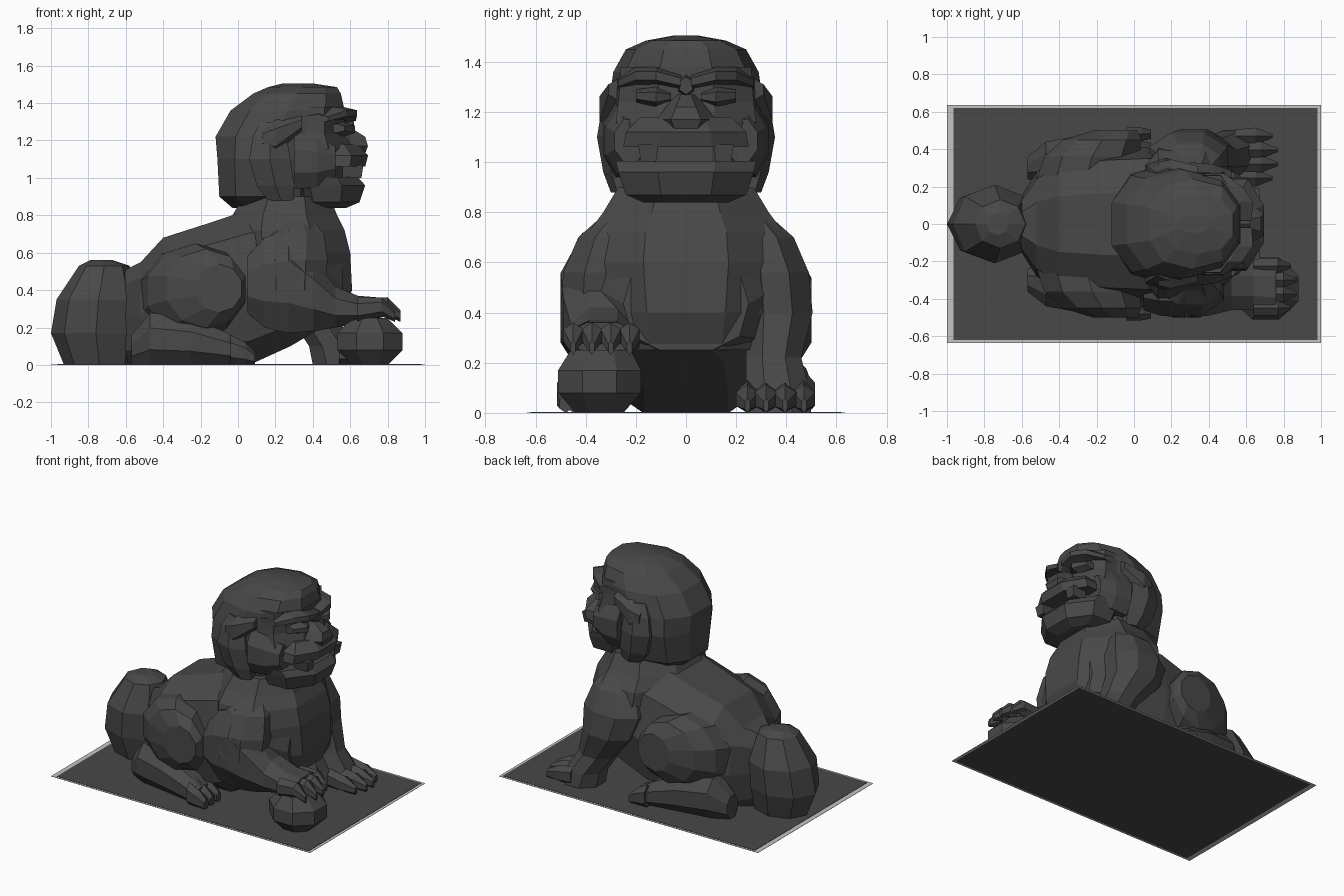
import bpy, bmesh, math


def material(name, v):
    m = bpy.data.materials.new(name)
    m.diffuse_color = (v, v, v, 1)
    return m


STONE = material("dark stone", 0.065)
EDGE = material("pale edging", 0.55)


def loft(name, axis, rings, n=8, flat=True, power=1.0, mat=STONE):
    """Skin through rings (t, u0, u1, v0, v1): t along axis, u/v box in the other axes."""
    bm = bmesh.new()
    loops = []
    for t, u0, u1, v0, v1 in rings:
        ph = math.pi / n if flat else 0
        pts = []
        for i in range(n):
            a = 2 * math.pi * i / n + ph
            c, s = math.cos(a), math.sin(a)
            pts.append((math.copysign(abs(c) ** power, c), math.copysign(abs(s) ** power, s)))
        mu = max(abs(p[0]) for p in pts)
        mv = max(abs(p[1]) for p in pts)
        loop = []
        for c, s in pts:
            u = (u0 + u1) / 2 + c / mu * (u1 - u0) / 2
            v = (v0 + v1) / 2 + s / mv * (v1 - v0) / 2
            co = {"x": (t, u, v), "y": (u, t, v), "z": (u, v, t)}[axis]
            loop.append(bm.verts.new(co))
        loops.append(loop)
    for a, b in zip(loops, loops[1:]):
        for i in range(n):
            j = (i + 1) % n
            bm.faces.new((a[i], a[j], b[j], b[i]))
    bm.faces.new(loops[0][::-1])
    bm.faces.new(loops[-1])
    bmesh.ops.recalc_face_normals(bm, faces=bm.faces)
    me = bpy.data.meshes.new(name)
    bm.to_mesh(me)
    bm.free()
    me.materials.append(mat)
    ob = bpy.data.objects.new(name, me)
    bpy.context.collection.objects.link(ob)
    return ob


def side(name, axis, rings, s, **kw):
    """Loft made for the +y side, flipped to -y when s is -1."""
    ob = loft(name, axis, rings, **kw)
    if s < 0:
        for v in ob.data.vertices:
            v.co.y *= -1
        ob.data.flip_normals()
    return ob


def box(name, x0, x1, y0, y1, z0, z1, mat=STONE):
    return loft(name, "z", [(z0, x0, x1, y0, y1), (z1, x0, x1, y0, y1)], n=4, mat=mat)


# Base plate with pale edging strips
box("base_plate", -.965, .98, -.62, .62, 0, .004)
box("edging_back", -1, 1, .62, .635, 0, .002, EDGE)
box("edging_front", -1, 1, -.635, -.62, 0, .002, EDGE)
box("edging_left", -1, -.965, -.62, .62, 0, .002, EDGE)
box("edging_right", .98, 1, -.62, .62, 0, .002, EDGE)

# Trunk along the spine, and the upright chest and neck
loft("trunk", "x", [
    (-.62, -.12, .12, 0, .50), (-.52, -.28, .28, 0, .55), (-.40, -.36, .36, 0, .68),
    (-.15, -.40, .40, 0, .76), (.06, -.41, .41, 0, .83), (.28, -.40, .40, .10, .84),
    (.45, -.36, .36, .20, .80), (.56, -.25, .25, .25, .62)], n=10, power=.75, flat=False)
loft("chest", "z", [
    (.25, .15, .55, -.34, .34), (.40, .0, .61, -.38, .38), (.60, -.06, .60, -.41, .41),
    (.72, -.06, .57, -.39, .39), (.80, -.03, .53, -.33, .33), (.90, .03, .49, -.27, .27)])

# Bushy tail
loft("tail", "z", [
    (0, -.93, -.55, -.15, .15), (.17, -1, -.52, -.20, .20), (.35, -.97, -.52, -.21, .21),
    (.53, -.85, -.58, -.13, .13), (.56, -.79, -.67, -.06, .06)], flat=False)

# Hind legs: thigh, shin, foot and toes
for s in (1, -1):
    side("thigh", "y", [
        (.18, -.54, .0, .06, .64), (.36, -.48, .03, .14, .65),
        (.45, -.38, .04, .20, .62), (.50, -.22, .02, .28, .54)], s, n=10)
    side("hind_foot", "x", [
        (-.57, .24, .36, 0, .16), (-.47, .22, .44, 0, .28), (-.25, .24, .48, 0, .25),
        (-.05, .30, .50, 0, .17), (.02, .32, .50, 0, .12)], s, n=8)
    for k in range(3):
        y = .305 + k * .07
        side("hind_toe", "x", [(-.04, y, y + .07, 0, .16), (.04, y, y + .07, 0, .12),
                               (.09, y + .01, y + .06, 0, .07)], s, n=6)

# Planted foreleg on the far side
loft("straight_foreleg", "z", [
    (0, .40, .66, .24, .50), (.10, .38, .62, .24, .49), (.22, .30, .55, .24, .46),
    (.40, .14, .50, .23, .505), (.56, .08, .50, .22, .49), (.70, .14, .46, .20, .43),
    (.78, .22, .40, .20, .34)])
# Raised foreleg resting on the ball
loft("raised_foreleg", "x", [
    (.05, -.46, -.24, .28, .58), (.14, -.49, -.22, .20, .68), (.27, -.50, -.20, .17, .72),
    (.40, -.49, -.20, .18, .58), (.52, -.46, -.20, .20, .42), (.64, -.46, -.20, .22, .37),
    (.76, -.48, -.19, .24, .36)])
loft("raised_shoulder", "z", [
    (.40, .10, .46, -.50, -.2), (.56, .08, .48, -.49, -.2), (.70, .14, .46, -.43, -.2),
    (.78, .22, .40, -.34, -.2)])
# Clawed toes, spread a little outward
for k in range(4):
    y = .20 + k * .075
    reach = .0 if k in (1, 2) else -.03
    loft("planted_toe", "x", [
        (.54, y + .01, y + .08, 0, .13), (.68 + reach, y, y + .09, 0, .11),
        (.77 + reach, y + .035, y + .055, 0, .06)], n=6)
    y = -.49 + k * .075
    loft("raised_toe", "x", [
        (.64, y, y + .08, .23, .36), (.80 + reach, y, y + .08, .26, .36),
        (.87 + reach, y + .03, y + .05, .23, .29)], n=6)

# Ball under the paw
loft("ball", "z", [
    (0, .61, .80, -.44, -.25), (.08, .53, .88, -.51, -.18),
    (.17, .53, .88, -.51, -.18), (.25, .61, .80, -.46, -.22)])

# Head with its cap of mane
loft("mane", "z", [
    (.84, -.03, .36, -.17, .17), (.90, -.10, .42, -.27, .27), (1.10, -.11, .44, -.32, .32),
    (1.22, -.12, .52, -.31, .31), (1.36, -.04, .57, -.29, .29), (1.45, .08, .55, -.24, .24),
    (1.485, .16, .53, -.16, .16), (1.505, .24, .40, -.05, .05)], n=10, power=.85)

# Face block behind the muzzle, divided by the mouth
loft("upper_face", "z", [
    (1.06, .2, .58, -.28, .28), (1.16, .2, .60, -.28, .28), (1.24, .2, .57, -.27, .27),
    (1.38, .2, .57, -.26, .26)])
loft("mouth_interior", "z", [(.95, .25, .56, -.25, .25), (1.10, .25, .56, -.25, .25)])
loft("lower_jaw", "z", [
    (.84, .40, .58, -.17, .17), (.87, .30, .65, -.24, .24), (.96, .26, .68, -.27, .27),
    (1.005, .26, .64, -.28, .28)])
loft("upper_lip", "z", [
    (1.06, .4, .68, -.25, .25), (1.12, .4, .695, -.24, .24), (1.18, .4, .64, -.18, .18)])
loft("nose", "z", [
    (1.13, .5, .68, -.09, .09), (1.17, .5, .695, -.12, .12), (1.22, .5, .68, -.08, .08),
    (1.27, .5, .60, -.04, .04)], n=6)
loft("forehead_knot", "x", [(.5, -.04, .04, 1.25, 1.36), (.62, -.025, .025, 1.27, 1.34)], n=6)

for s in (1, -1):
    # Brow, eye, cheek, fang
    side("brow", "y", [(.02, .48, .63, 1.29, 1.35), (.12, .48, .635, 1.31, 1.38),
                       (.20, .44, .58, 1.31, 1.38), (.27, .36, .48, 1.29, 1.34)], s, n=6)
    side("eye", "y", [(.06, .5, .59, 1.24, 1.28), (.12, .5, .625, 1.22, 1.30),
                      (.20, .48, .57, 1.24, 1.29)], s, n=6)
    side("cheek", "x", [(.30, .16, .33, .94, 1.24), (.42, .16, .32, .95, 1.22),
                        (.52, .16, .285, 1.0, 1.17)], s)
    side("fang", "z", [(1.0, .56, .66, .12, .18), (1.07, .56, .67, .11, .19)], s, n=4)
    # Mane lock and ear at the side of the head
    side("mane_lock", "z", [(.88, .16, .30, .2, .30), (.96, .10, .30, .2, .33),
                            (1.10, .06, .28, .2, .355), (1.22, .08, .26, .2, .335),
                            (1.30, .12, .26, .2, .30)], s, n=6)
    side("ear", "x", [(.13, .24, .33, 1.16, 1.26), (.20, .24, .345, 1.12, 1.31),
                      (.34, .24, .31, 1.25, 1.33)], s, n=6)
